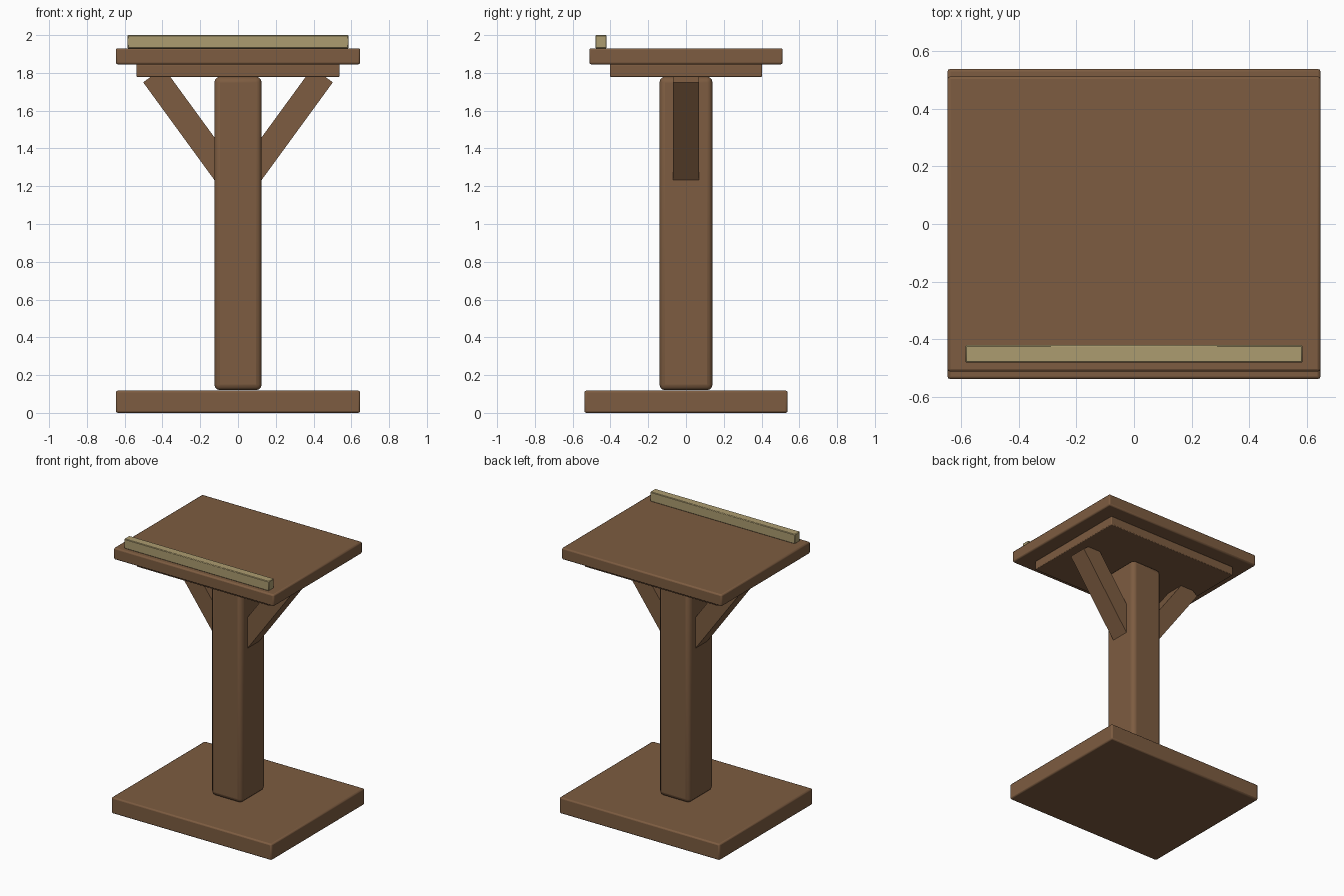
import bpy
import math
from mathutils import Matrix, Vector

cube = bpy.data.objects.get("Cube")
if cube:
    bpy.data.objects.remove(cube, do_unlink=True)


def material(name, rgb):
    mat = bpy.data.materials.new(name)
    mat.use_nodes = True
    colour = (*rgb, 1.0)
    mat.diffuse_color = colour
    mat.node_tree.nodes["Principled BSDF"].inputs["Base Color"].default_value = colour
    return mat


brown_wood = material("brown wood", (0.205, 0.107, 0.052))
pale_wood = material("pale wood", (0.413, 0.333, 0.162))


def block(name, size, centre, mat, bevel=0.0, segments=2, tilt=0.0):
    """Box with optional rounded edges, tilted about the y axis."""
    bpy.ops.mesh.primitive_cube_add(size=1)
    obj = bpy.context.object
    obj.name = name
    obj.data.transform(Matrix.Diagonal((*size, 1)))
    obj.location = centre
    obj.rotation_euler.y = tilt
    obj.data.materials.append(mat)
    if bevel:
        mod = obj.modifiers.new("rounded edges", "BEVEL")
        mod.width = bevel
        mod.segments = segments
        bpy.ops.object.shade_smooth_by_angle(angle=math.radians(35))
    return obj


# Foot, column and reading board
block("base", (1.294, 1.076, 0.118), (0, 0, 0.059), brown_wood, 0.01)
block("post", (0.25, 0.28, 1.66), (0, 0, 0.95), brown_wood, 0.03, 3)
block("under_board", (1.076, 0.806, 0.066), (0, 0, 1.812), brown_wood, 0.005)
block("top_board", (1.294, 1.024, 0.085), (0, 0, 1.8875), brown_wood, 0.01)

# Strip that stops books sliding off
block("book_ledge", (1.17, 0.06, 0.07), (0, -0.45, 1.965), pale_wood, 0.004, 1)

# Slanted braces from post to board, one on each side
slope = math.radians(53.9)
thickness, length = 0.133, 0.72
for side, name in ((1, "left_brace"), (-1, "right_brace")):
    along = Vector((math.cos(slope), 0, math.sin(slope)))
    across = Vector((-math.sin(slope), 0, math.cos(slope)))
    outer_corner = Vector((0.502, 0, 1.75))
    centre = outer_corner - along * length / 2 + across * thickness / 2
    centre.x *= side
    block(name, (length, 0.138, thickness), centre, brown_wood, tilt=-slope * side)
